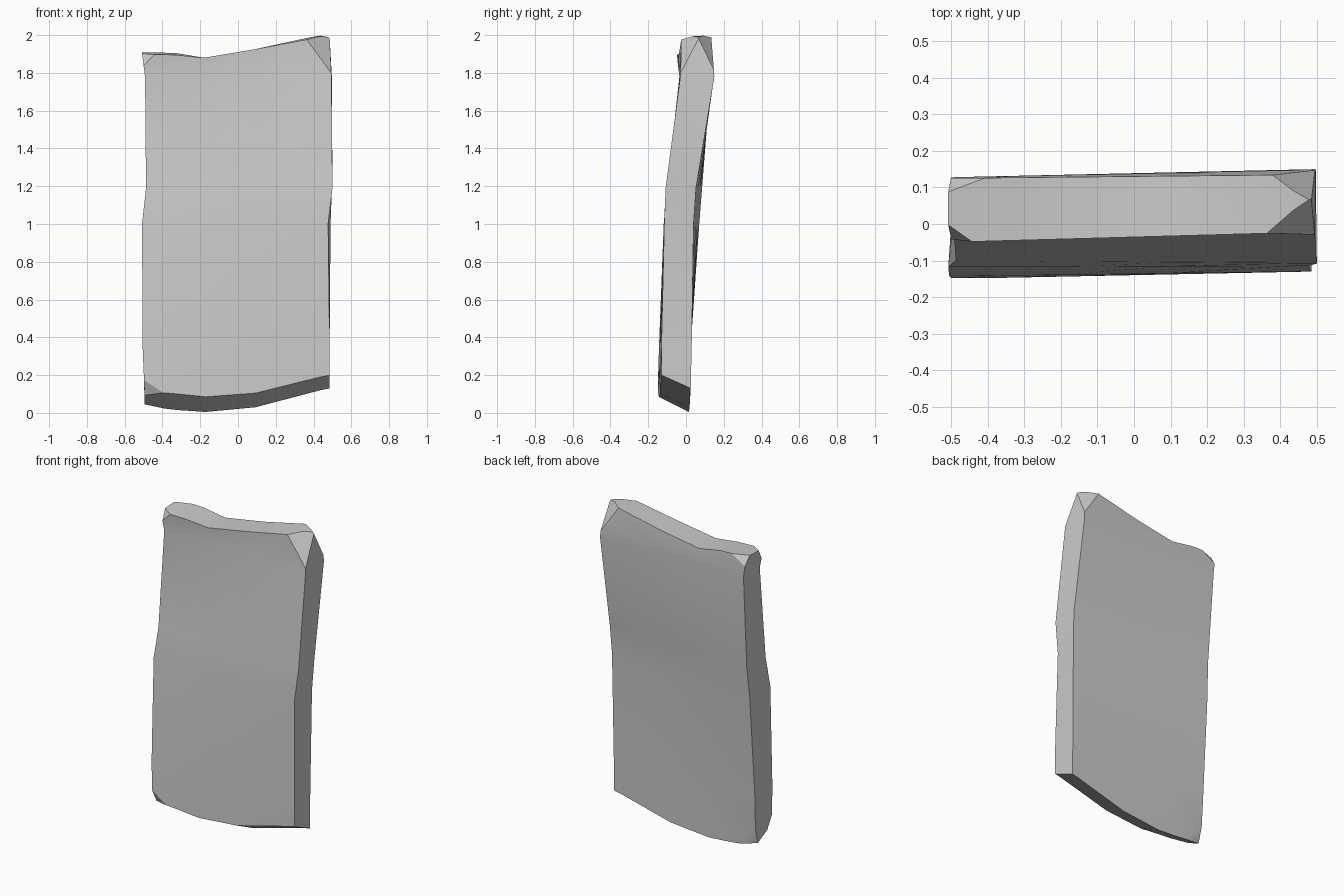
import bpy, bmesh, math
from mathutils import Vector

cube = bpy.data.objects.get("Cube")
if cube:
    bpy.data.objects.remove(cube, do_unlink=True)

# Plain stone colour
stone = bpy.data.materials.new("grey_stone")
stone.use_nodes = True
colour = (0.6, 0.6, 0.6, 1)
stone.diffuse_color = colour
stone.node_tree.nodes["Principled BSDF"].inputs["Base Color"].default_value = colour

COLUMNS = (0.0, 0.18, 0.33, 0.6, 0.95, 1.0)
FRONT, BACK = 0, 1

# Sloping bottom and dipped top heights: front edge, then back edge
BOTTOM = ((0.115, 0.1, 0.085, 0.105, 0.19, 0.2),
          (0.035, 0.015, 0.005, 0.03, 0.12, 0.13))
TOP = ((1.9, 1.895, 1.88, 1.925, 1.99, 1.985),
       (1.91, 1.905, 1.88, 1.925, 2.0, 1.99))

# Cross-sections of the leaning slab:
# height, (x left edge, x right edge) front, same for back, y front, y back
SECTIONS = (
    (BOTTOM, (-0.495, 0.485), (-0.495, 0.485), (-0.15, -0.13), (0.01, 0.025)),
    (0.35, (-0.505, 0.485), (-0.5, 0.485), (-0.143, -0.13), (0.025, 0.03)),
    (1.0, (-0.508, 0.477), (-0.495, 0.49), (-0.118, -0.115), (0.07, 0.04)),
    (1.19, (-0.487, 0.5), (-0.485, 0.497), (-0.1, -0.108), (0.085, 0.053)),
    (1.78, (-0.492, 0.495), (-0.492, 0.497), (-0.035, -0.03), (0.128, 0.15)),
    (TOP, (-0.508, 0.485), (-0.508, 0.485), (-0.05, -0.022), (0.125, 0.135)),
)


def mix(pair, t):
    return pair[0] + (pair[1] - pair[0]) * t


bm = bmesh.new()
grid = [[], []]
for height, x_front, x_back, y_front, y_back in SECTIONS:
    for side, xs, ys in ((FRONT, x_front, y_front), (BACK, x_back, y_back)):
        row = []
        for i, t in enumerate(COLUMNS):
            z = height[side][i] if isinstance(height, tuple) else height
            row.append(bm.verts.new((mix(xs, t), mix(ys, t), z)))
        grid[side].append(row)


def skin(a, b):
    """Fill the strip between two matching rows of points."""
    for i in range(len(a) - 1):
        bm.faces.new((a[i], a[i + 1], b[i + 1], b[i]))


# Broad faces, top and bottom, then the two narrow edges
for side in grid:
    for lower, upper in zip(side, side[1:]):
        skin(lower, upper)
for end in (0, -1):
    skin(grid[FRONT][end], grid[BACK][end])
    skin([r[end] for r in grid[FRONT]], [r[end] for r in grid[BACK]])
bmesh.ops.recalc_face_normals(bm, faces=bm.faces)

# Broken corners: a point on each break and its outward direction
CHIPS = (
    ((0.43, -0.025, 1.89), (0.55, -0.75, 0.42)),
    ((0.44, 0.14, 1.9), (0.5, 0.75, 0.4)),
    ((-0.47, -0.04, 1.88), (-0.5, -0.75, 0.4)),
    ((-0.43, 0.122, 1.9), (-0.3, 0.8, 0.5)),
    ((-0.42, -0.147, 0.12), (-0.3, -0.85, -0.45)),
    ((-0.43, 0.013, 0.07), (-0.25, 0.95, -0.25)),
)
for point, direction in CHIPS:
    cut = bmesh.ops.bisect_plane(
        bm, geom=bm.verts[:] + bm.edges[:] + bm.faces[:], dist=1e-5,
        plane_co=Vector(point), plane_no=Vector(direction).normalized(),
        clear_outer=True)
    rim = [e for e in cut["geom_cut"] if isinstance(e, bmesh.types.BMEdge)]
    bmesh.ops.holes_fill(bm, edges=rim, sides=0)
bmesh.ops.triangulate(bm, faces=[f for f in bm.faces if len(f.verts) > 4])
bmesh.ops.recalc_face_normals(bm, faces=bm.faces)

mesh = bpy.data.meshes.new("stone_slab")
bm.to_mesh(mesh)
bm.free()
mesh.materials.append(stone)
slab = bpy.data.objects.new("stone_slab", mesh)
bpy.context.collection.objects.link(slab)

# Soft faces with crisp broken edges
bpy.ops.object.select_all(action="DESELECT")
slab.select_set(True)
bpy.context.view_layer.objects.active = slab
bpy.ops.object.shade_smooth_by_angle(angle=math.radians(30))
